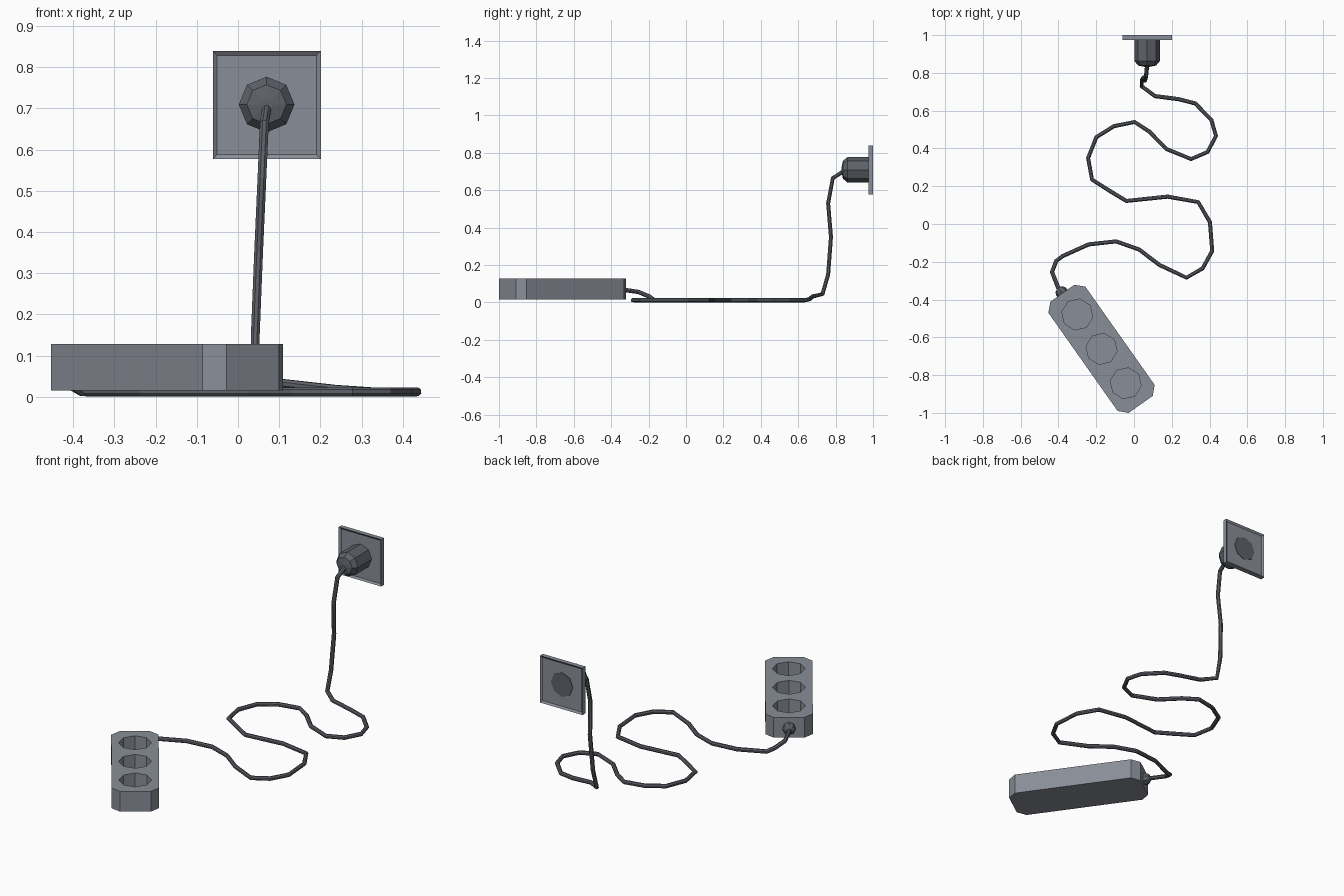
import bpy, bmesh, math
from mathutils import Vector, Matrix

if "Cube" in bpy.data.objects:
    bpy.data.objects.remove(bpy.data.objects["Cube"])


def material(name, rgb):
    m = bpy.data.materials.new(name)
    m.diffuse_color = (*rgb, 1)
    m.use_nodes = True
    m.node_tree.nodes["Principled BSDF"].inputs["Base Color"].default_value = m.diffuse_color
    return m


LIGHT = material("grey_plastic", (0.25, 0.27, 0.31))
DARK = material("dark_grey_rubber", (0.11, 0.12, 0.14))


def make(name, bm, mat):
    bmesh.ops.recalc_face_normals(bm, faces=bm.faces)
    me = bpy.data.meshes.new(name)
    bm.to_mesh(me)
    bm.free()
    me.materials.append(mat)
    ob = bpy.data.objects.new(name, me)
    bpy.context.collection.objects.link(ob)
    return ob


def lathe(name, profile, origin, direction, mat, sides=8):
    """Faceted solid from (radius, distance) points along a direction."""
    bm = bmesh.new()
    M = Matrix.Translation(origin) @ Vector(direction).to_track_quat('Z', 'Y').to_matrix().to_4x4()
    rings = []
    for r, t in profile:
        rings.append([bm.verts.new(M @ Vector((r * math.cos(2 * math.pi * i / sides),
                                               r * math.sin(2 * math.pi * i / sides), t)))
                      for i in range(sides)])
    for a, b in zip(rings, rings[1:]):
        for i in range(sides):
            j = (i + 1) % sides
            bm.faces.new((a[i], a[j], b[j], b[i]))
    bm.faces.new(rings[0][::-1])
    bm.faces.new(rings[-1])
    return make(name, bm, mat)


# Power strip body: box with chamfered upright corners
ANGLE = math.radians(-54.8)
CENTRE = Vector((-0.172, -0.661, 0))
STRIP = Matrix.Translation(CENTRE) @ Matrix.Rotation(ANGLE, 4, 'Z')
L, W, C, Z0, Z1 = 0.36, 0.12, 0.042, 0.015, 0.128
outline = [(L, W - C), (L - C, W), (C - L, W), (-L, W - C),
           (-L, C - W), (C - L, -W), (L - C, -W), (L, C - W)]
bm = bmesh.new()
base = bm.faces.new([bm.verts.new((x, y, Z0)) for x, y in outline])
top = bmesh.ops.extrude_face_region(bm, geom=[base])
bmesh.ops.translate(bm, vec=(0, 0, Z1 - Z0),
                    verts=[v for v in top["geom"] if isinstance(v, bmesh.types.BMVert)])
strip = make("power_strip_body", bm, LIGHT)

# Three octagonal socket wells cut into the top
for k in (-1, 0, 1):
    cutter = lathe("socket_cutter", [(0.083, 0), (0.083, 0.15)],
                   (k * 0.2226, 0, Z1 - 0.085), (0, 0, 1), LIGHT)
    cutter.hide_render = True
    mod = strip.modifiers.new("socket", 'BOOLEAN')
    mod.operation, mod.solver, mod.object = 'DIFFERENCE', 'EXACT', cutter
    bpy.context.view_layer.objects.active = strip
    bpy.ops.object.modifier_apply(modifier=mod.name)
    bpy.data.objects.remove(cutter)
strip.data.transform(STRIP)

# Cable grommet on the strip end
END = STRIP @ Vector((-L, 0, 0.068))
out = STRIP.to_3x3() @ Vector((-1, 0, 0))
lathe("strip_grommet", [(0.033, -0.005), (0.033, 0.012), (0.025, 0.026), (0.012, 0.034)],
      END, out, DARK)

# Wall plate with a shallow recess on front and back
bm = bmesh.new()
bmesh.ops.create_cube(bm, size=1, matrix=Matrix.Translation((0.07, 0.9875, 0.7085))
                      @ Matrix.Diagonal((0.262, 0.025, 0.262, 1)))
bm.normal_update()
faces = [f for f in bm.faces if abs(f.normal.y) > 0.5]
bmesh.ops.inset_individual(bm, faces=faces, thickness=0.015, depth=-0.008)
make("wall_plate", bm, LIGHT)

# Plug, pushed through the plate
lathe("plug", [(0.0675, 0), (0.0675, 0.132), (0.048, 0.156), (0.014, 0.163)],
      (0.0695, 0.995, 0.7095), (0, -1, 0), DARK)

# Cable: rises from strip, snakes over the floor, climbs to the plug
G = 0.012
floor = [(-0.378, -0.17), (-0.24, -0.108), (-0.095, -0.092), (0.027, -0.135), (0.135, -0.217),
         (0.278, -0.284), (0.363, -0.235), (0.414, -0.143), (0.402, 0.01), (0.34, 0.116),
         (0.178, 0.145), (-0.04, 0.122), (-0.12, 0.17), (-0.222, 0.235), (-0.243, 0.349),
         (-0.199, 0.46), (-0.106, 0.518), (0.003, 0.54), (0.08, 0.49), (0.172, 0.397),
         (0.302, 0.344), (0.389, 0.381), (0.434, 0.466), (0.41, 0.55), (0.325, 0.638)]
path = [tuple(END), tuple(END + out * 0.04), (-0.434, -0.254, 0.056), (-0.412, -0.196, 0.032)]
path += [(x, y, G) for x, y in floor]
path += [(0.236, 0.661, 0.018), (0.111, 0.677, 0.032), (0.04, 0.73, 0.045), (0.042, 0.76, 0.15),
         (0.05, 0.775, 0.35), (0.058, 0.76, 0.53), (0.064, 0.785, 0.665), (0.07, 0.845, 0.703)]
cu = bpy.data.curves.new("cable", 'CURVE')
cu.dimensions = '3D'
cu.bevel_depth = 0.0115
cu.bevel_resolution = 2
cu.use_fill_caps = True
sp = cu.splines.new('POLY')
sp.points.add(len(path) - 1)
for p, co in zip(sp.points, path):
    p.co = (*co, 1)
sp.use_smooth = False
cu.materials.append(DARK)
cable = bpy.data.objects.new("cable", cu)
bpy.context.collection.objects.link(cable)
bpy.ops.object.select_all(action='DESELECT')
cable.select_set(True)
bpy.context.view_layer.objects.active = cable
bpy.ops.object.convert(target='MESH')
